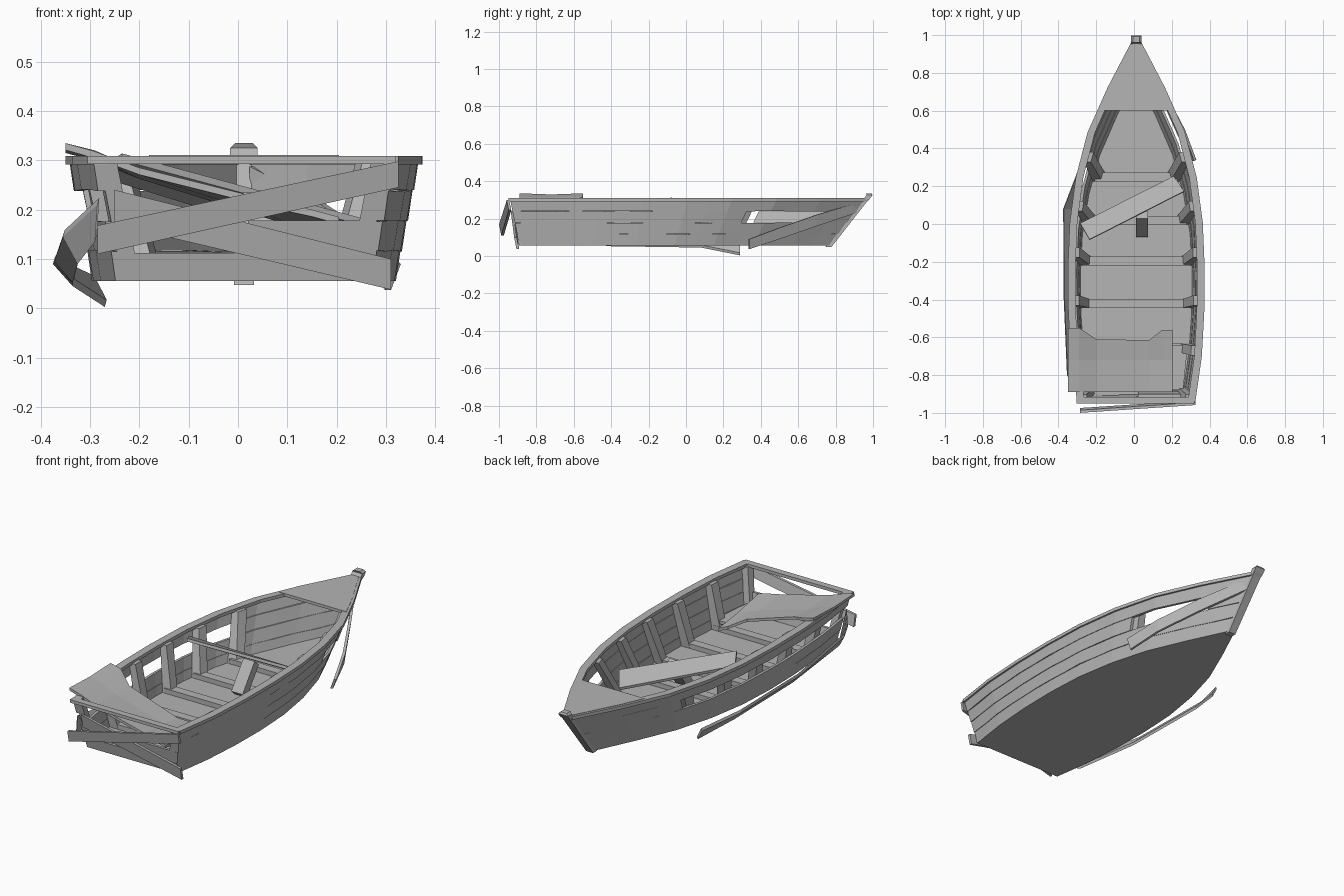
import bpy, bmesh, random
from mathutils import Vector

random.seed(4)
if "Cube" in bpy.data.objects:
    bpy.data.objects.remove(bpy.data.objects["Cube"])

wood = bpy.data.materials.new("weathered_grey")
wood.use_nodes = True
GREY = (0.46, 0.46, 0.46, 1)
wood.diffuse_color = GREY
wood.node_tree.nodes["Principled BSDF"].inputs["Base Color"].default_value = GREY

# Half widths of the hull from stern to bow, at the gunwale and at the floor
TOP = [.303, .337, .35, .352, .342, .31, .248, .142, .018]
LOW = [.255, .285, .3, .303, .292, .258, .2, .11, .012]
Z0, Z1 = .055, .3
AFT, FORE = -.94, .96
KEEL_X = .012


def mix(a, b, k):
    return a + (b - a) * k


def width(table, t):
    f = min(max(t, 0), 1) * 8
    i = min(int(f), 7)
    return mix(table[i], table[i + 1], f - i)


def hull(t, s, side, inset=0.0, dz=0.0):
    """Point on the hull: t runs aft to fore, s floor to gunwale."""
    x = max(mix(width(LOW, t), width(TOP, t), s) - inset, .002)
    y = mix(mix(-.89, .77, t), mix(AFT, FORE, t), s)
    return Vector((KEEL_X + side * x, y, mix(Z0, Z1, s) + dz))


def t_at(y):
    return (y - AFT) / (FORE - AFT)


def loft(name, rings):
    """Solid skin through equal rings of points, capped at both ends."""
    bm = bmesh.new()
    rows = [[bm.verts.new(p) for p in ring] for ring in rings]
    n = len(rows[0])
    for a, b in zip(rows, rows[1:]):
        for i in range(n):
            j = (i + 1) % n
            bm.faces.new((a[i], a[j], b[j], b[i]))
    bm.faces.new(rows[0])
    bm.faces.new(rows[-1])
    bmesh.ops.recalc_face_normals(bm, faces=bm.faces)
    mesh = bpy.data.meshes.new(name)
    bm.to_mesh(mesh)
    bm.free()
    mesh.materials.append(wood)
    ob = bpy.data.objects.new(name, mesh)
    bpy.context.collection.objects.link(ob)


def board(name, edge_a, edge_b, thick):
    """Plank between two matching edges, thickened by a vector."""
    v = Vector(thick)
    loft(name, [(Vector(a), Vector(b), Vector(b) + v, Vector(a) + v)
                for a, b in zip(edge_a, edge_b)])


def strake(name, row, side, t0, t1):
    """Side plank with slightly worn edges, leaving a few thin open seams."""
    cuts = [t0] + [k / 16 for k in range(17) if t0 < k / 16 < t1] + [t1]
    rings = []
    for t in cuts:
        lo = row / 4 + (random.uniform(-.006, .008) if row else 0)
        hi = (row + 1) / 4 - (random.uniform(-.006, .008) if row < 3 else 0)
        rings.append((hull(t, lo, side, -.005), hull(t, hi, side, -.002),
                      hull(t, hi, side, .012), hull(t, lo, side, .01)))
    loft(name, rings)


# Flat bottom
stations = [k / 16 for k in range(17)]
loft("bottom", [(hull(t, 0, -1), hull(t, 0, 1), hull(t, 0, 1, 0, .018),
                 hull(t, 0, -1, 0, .018)) for t in stations])

# Side planks, rails and frames; the third row is broken on both sides
RIB_Y = (.355, .095, -.15, -.405, -.67)
for side, label in ((1, "left"), (-1, "right")):
    for row in range(4):
        spans = [(0, 1)]
        if row == 2:
            spans = [(0, .68), (.91, 1)] if side > 0 else [(t_at(.42), 1)]
        for n, (t0, t1) in enumerate(spans):
            strake(f"{label}_side_plank_{row + 1}_{n + 1}", row, side, t0, t1)
    loft(f"{label}_gunwale", [
        (hull(t, 1, side, -.01, -.008), hull(t, 1, side, .03, -.008),
         hull(t, 1, side, .03, .009), hull(t, 1, side, -.01, .009))
        for t in stations])
    for n, y in enumerate(RIB_Y):
        t = t_at(y)
        loft(f"{label}_rib_{n + 1}", [
            (hull(t - .014, s, side, .012), hull(t + .014, s, side, .012),
             hull(t + .014, s, side, d), hull(t - .014, s, side, d))
            for s, d in ((.05, .062), (.99, .048))])
    # Stern corner post
    loft(f"{label}_stern_post", [
        (hull(0, s, side, .01), hull(.02, s, side, .01),
         hull(.02, s, side, .045), hull(0, s, side, .045)) for s in (.02, .99)])

# Floor timbers
for n, y in enumerate(RIB_Y):
    t = t_at(y)
    loft(f"floor_timber_{n + 1}", [
        (hull(t - .014, .06, sd, .02), hull(t + .014, .06, sd, .02),
         hull(t + .014, .06, sd, .02, .028), hull(t - .014, .06, sd, .02, .028))
        for sd in (-1, 1)])

# Fore deck
loft("fore_deck", [(hull(t, 1, -1, .004, -.004), hull(t, 1, 1, .004, -.004),
                    hull(t, 1, 1, .004, .011), hull(t, 1, -1, .004, .011))
                   for t in (t_at(.6), t_at(.72), t_at(.84), 1)])

# Stem post with a chamfered head
loft("stem_post", [
    [(x + KEEL_X, y + d, z) for x, d in ((-w, -.02), (w, -.02), (w, .012), (-w, .012))]
    for y, z, w in ((.765, .047, .02), (.955, .29, .024), (.97, .305, .028),
                    (.985, .325, .028), (.98, .335, .018))])


def stern_plank(name, x0, lo0, hi0, x1, lo1, hi1, y0, y1, thick=.014):
    def lean(y, z):
        return y - .2 * (z - Z0)
    board(name, [(x0, lean(y0, lo0), lo0), (x1, lean(y1, lo1), lo1)],
          [(x0, lean(y0, hi0), hi0), (x1, lean(y1, hi1), hi1)], (0, thick, 0))


# Broken transom
stern_plank("transom_bottom_plank", -.245, .055, .112, .275, .055, .112, -.892, -.892)
stern_plank("transom_middle_stub", .02, .115, .178, .28, .115, .178, -.89, -.89)
stern_plank("transom_fallen_plank", -.25, .17, .24, .31, .038, .1, -.9, -.91)
stern_plank("transom_crossed_plank", -.285, .11, .168, .325, .245, .298, -.977, -.91)
board("transom_rail", [(-.305, -.95, .293), (.32, -.95, .293)],
      [(-.305, -.95, .309), (.32, -.95, .309)], (0, .035, 0))

# Collapsed stern seat: x, front y, front height, back height
seat = ((-.35, -.55, .335, .335), (-.29, -.55, .32, .318), (-.2, -.61, .28, .285),
        (.08, -.615, .19, .215), (.15, -.56, .155, .2), (.205, -.56, .13, .185))
rings = []
for x, y, zf, zb in seat:
    zm = (zf + zb) / 2 - .006
    rings.append([(x, y, zf), (x, -.72, zm), (x, -.89, zb),
                  (x, -.89, zb - .014), (x, -.72, zm - .014), (x, y, zf - .014)])
loft("collapsed_stern_seat", rings)
board("stern_seat_stub", [(.205, -.64, .11), (.18, -.88, .11)],
      [(.285, -.64, .11), (.26, -.88, .11)], (0, 0, .016))

# Plank peeled off the left bow
board("left_peeled_plank",
      [(.31, .34, .037), (.262, .5, .09), (.155, .7, .16), (.035, .91, .23)],
      [(.33, .34, .09), (.27, .5, .15), (.165, .7, .22), (.035, .93, .288)],
      (-.012, -.006, 0))

# Plank peeled along the right side, twisting toward its low end
board("right_peeled_plank",
      [(-.29, -.92, .135), (-.325, -.8, .09), (-.335, -.4, .052), (-.335, .08, .045),
       (-.27, .29, .003)],
      [(-.285, -.92, .21), (-.355, -.8, .145), (-.372, -.4, .095), (-.375, .08, .09),
       (-.295, .29, .052)], (.004, 0, .014))

# Loose board lying across the hull
board("loose_board", [(-.235, -.085, .3), (.265, .17, .165)],
      [(-.285, .0, .268), (.21, .25, .115)], (0, .004, .014))

# Leaning stub of a centre thwart support
board("centre_stub", [(.01, -.07, .1), (.01, .03, .235)],
      [(.075, -.07, .1), (.075, .03, .235)], (0, .035, -.03))
